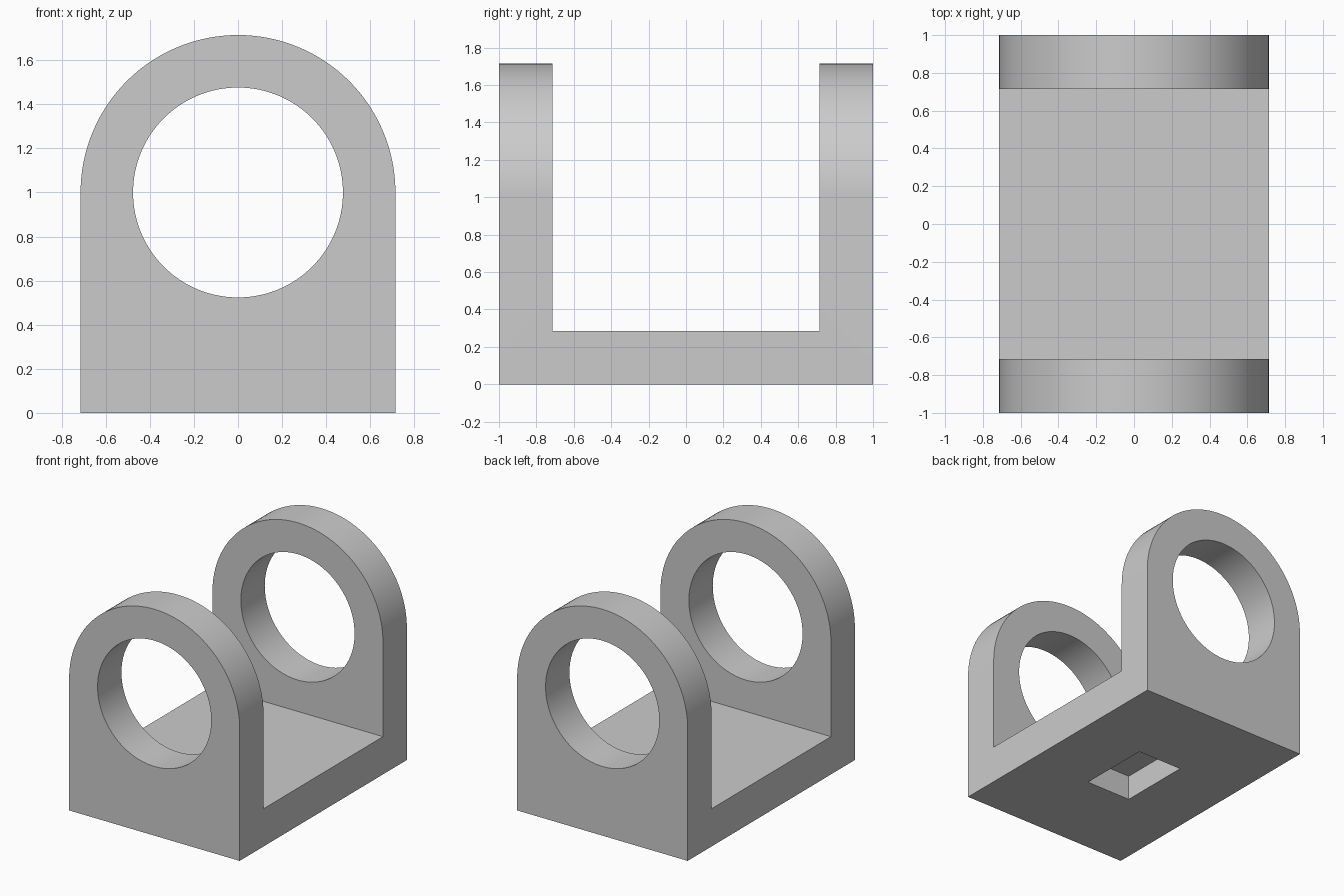
import bpy
import bmesh
from math import pi, cos, sin, radians

if "Cube" in bpy.data.objects:
    bpy.data.objects.remove(bpy.data.objects["Cube"])

UNIT = 1 / 21                  # one design step
HALF_W, HALF_L = 15 * UNIT, 1.0
AXIS_Z = 1.0                   # height of the bore axis
FLOOR = 6 * UNIT
BORE = 10 * UNIT
POCKET = (8 * UNIT, 12 * UNIT, 4 * UNIT)
SEGMENTS = 64

grey = bpy.data.materials.new("light_grey")
grey.use_nodes = True
colour = (0.6, 0.6, 0.6, 1)
grey.diffuse_color = colour
grey.node_tree.nodes["Principled BSDF"].inputs["Base Color"].default_value = colour


def extrude_profile(name, points, half_length):
    """Solid made from an x-z outline, extruded along y about the origin."""
    bm = bmesh.new()
    face = bm.faces.new([bm.verts.new((x, -half_length, z)) for x, z in points])
    result = bmesh.ops.extrude_face_region(bm, geom=[face])
    moved = [v for v in result["geom"] if isinstance(v, bmesh.types.BMVert)]
    bmesh.ops.translate(bm, verts=moved, vec=(0, 2 * half_length, 0))
    bmesh.ops.recalc_face_normals(bm, faces=bm.faces)
    mesh = bpy.data.meshes.new(name)
    bm.to_mesh(mesh)
    bm.free()
    mesh.materials.append(grey)
    obj = bpy.data.objects.new(name, mesh)
    bpy.context.collection.objects.link(obj)
    return obj


def arc(radius, start, end, count):
    return [(radius * cos(start + (end - start) * i / count),
             AXIS_Z + radius * sin(start + (end - start) * i / count))
            for i in range(count + 1)]


def rectangle(half_width, bottom, top):
    return [(-half_width, bottom), (half_width, bottom),
            (half_width, top), (-half_width, top)]


# Arched block: straight sides with a half-round top
bracket = extrude_profile(
    "bearing_bracket",
    [(-HALF_W, 0), (HALF_W, 0)] + arc(HALF_W, 0, pi, SEGMENTS), HALF_L)

# Cutters: gap between the two uprights, bore, and blind pocket underneath
cutters = [
    extrude_profile("gap_cutter", rectangle(1, FLOOR, 2), HALF_W),
    extrude_profile("bore_cutter", arc(BORE, 0, 2 * pi, 2 * SEGMENTS)[:-1], 1.2),
    extrude_profile("pocket_cutter",
                    rectangle(POCKET[0] / 2, -0.2, POCKET[2]), POCKET[1] / 2),
]

bpy.ops.object.select_all(action="DESELECT")
bracket.select_set(True)
bpy.context.view_layer.objects.active = bracket
for cutter in cutters:
    cutter.hide_render = True
    cut = bracket.modifiers.new(cutter.name, "BOOLEAN")
    cut.operation = "DIFFERENCE"
    cut.solver = "EXACT"
    cut.object = cutter
    bpy.ops.object.modifier_apply(modifier=cut.name)
for cutter in cutters:
    bpy.data.objects.remove(cutter)

# Smooth rounded surfaces, crisp edges
bpy.ops.object.shade_smooth_by_angle(angle=radians(30))
